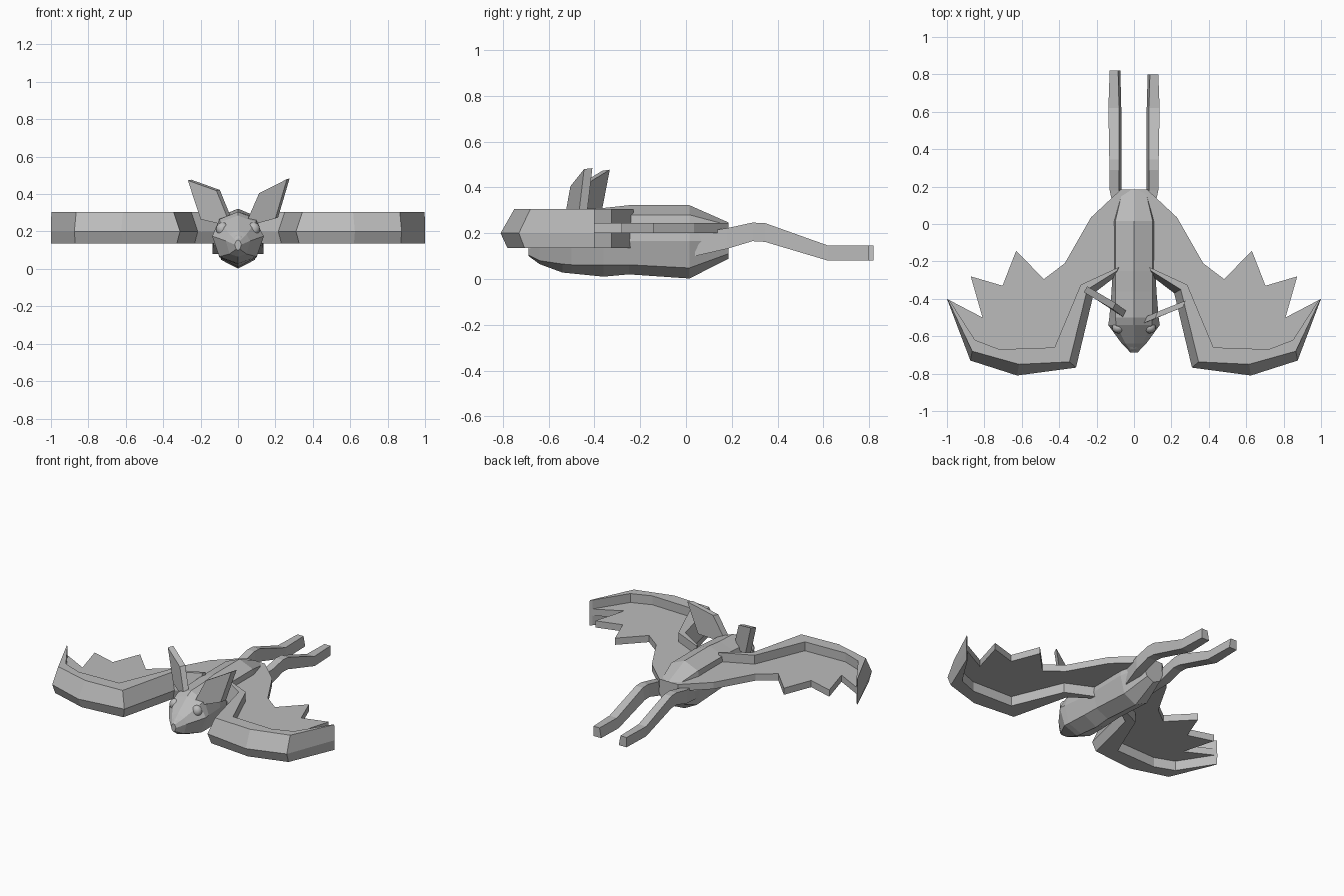
import bpy, bmesh
from mathutils import Vector

grey = bpy.data.materials.new("soft_grey")
grey.diffuse_color = (0.50, 0.50, 0.50, 1)


def finish(name, bm):
    """Turn a bmesh into a flat shaded object."""
    bmesh.ops.recalc_face_normals(bm, faces=bm.faces)
    mesh = bpy.data.meshes.new(name)
    bm.to_mesh(mesh)
    bm.free()
    mesh.materials.append(grey)
    ob = bpy.data.objects.new(name, mesh)
    bpy.context.collection.objects.link(ob)
    return ob


def loft(name, rings):
    """Skin closed cross-sections and cap both ends."""
    bm = bmesh.new()
    rows = [[bm.verts.new(p) for p in r] for r in rings]
    n = len(rows[0])
    for a, b in zip(rows, rows[1:]):
        for i in range(n):
            j = (i + 1) % n
            bm.faces.new((a[i], a[j], b[j], b[i]))
    bm.faces.new(rows[0])
    bm.faces.new(rows[-1])
    bmesh.ops.remove_doubles(bm, verts=bm.verts, dist=0.0005)
    return finish(name, bm)


def slab(name, outline, offset):
    """Plate from an outline, thickened by an offset vector."""
    bm = bmesh.new()
    face = bm.faces.new([bm.verts.new(p) for p in outline])
    out = bmesh.ops.extrude_face_region(bm, geom=[face])
    moved = [v for v in out["geom"] if isinstance(v, bmesh.types.BMVert)]
    bmesh.ops.translate(bm, verts=moved, vec=offset)
    if face.is_valid and not any(len(e.link_faces) == 1 for e in face.edges):
        pass
    else:
        bmesh.ops.holes_fill(bm, edges=bm.edges)
    return finish(name, bm)


def ball(name, centre, size):
    bpy.ops.mesh.primitive_uv_sphere_add(segments=16, ring_count=8, location=centre)
    ob = bpy.context.object
    ob.name = name
    ob.scale = size
    ob.data.materials.append(grey)
    bpy.ops.object.shade_smooth()


# Body and head: y, ridge z, shoulder (x, z), side (x, z), belly (x, z), keel z
stations = [
    (-0.688, 0.155, 0.010, 0.150, 0.018, 0.130, 0.010, 0.105, 0.100),
    (-0.640, 0.205, 0.045, 0.185, 0.065, 0.150, 0.045, 0.080, 0.065),
    (-0.540, 0.285, 0.095, 0.250, 0.138, 0.175, 0.100, 0.065, 0.028),
    (-0.500, 0.305, 0.100, 0.265, 0.132, 0.175, 0.100, 0.062, 0.024),
    (-0.360, 0.310, 0.100, 0.275, 0.120, 0.170, 0.095, 0.060, 0.010),
    (-0.250, 0.322, 0.100, 0.280, 0.115, 0.165, 0.090, 0.062, 0.020),
    (0.015, 0.322, 0.100, 0.280, 0.120, 0.165, 0.090, 0.048, 0.002),
    (0.185, 0.247, 0.060, 0.235, 0.075, 0.165, 0.050, 0.110, 0.088),
]
rings = []
for y, zt, xs, zs, xm, zm, xl, zl, zb in stations:
    side = [(xs, zs), (xm, zm), (xl, zl)]
    ring = [(0, zt)] + side + [(0, zb)] + [(-x, z) for x, z in reversed(side)]
    rings.append([(x, y, z) for x, z in ring])
loft("body", rings)

ball("nose", (0, -0.642, 0.135), (0.042, 0.044, 0.052))

# Wing arm stations: front ridge, top front edge, rear edge
arm = [
    ((1.0, -0.40), (0.998, -0.40), (0.985, -0.41)),
    ((0.875, -0.73), (0.865, -0.68), (0.85, -0.62)),
    ((0.625, -0.81), (0.615, -0.75), (0.72, -0.67)),
    ((0.31, -0.768), (0.345, -0.737), (0.425, -0.66)),
    ((0.215, -0.37), (0.25, -0.35), (0.285, -0.325)),
    ((0.09, -0.275), (0.09, -0.25), (0.08, -0.23)),
]
# Scalloped trailing edge of the membrane, tip to body
scallops = [(0.81, -0.50), (0.873, -0.28), (0.703, -0.33), (0.63, -0.143),
            (0.482, -0.295), (0.37, -0.21), (0.23, 0.035), (0.07, 0.185),
            (0.02, 0.185), (0.02, -0.24)]

for s, label in ((-1, "left"), (1, "right")):
    rings = []
    for r, t, b in arm:
        low = ((r[0] + t[0]) / 2, (r[1] + t[1]) / 2)
        rings.append([(s * x, y, z) for (x, y), z in
                      ((r, 0.20), (t, 0.305), (b, 0.305), (b, 0.135), (low, 0.135))])
    loft(label + "_wing_arm", rings)

    # Membrane front edge is tucked inside the arm
    front = [((t[0] + b[0]) / 2, (t[1] + b[1]) / 2) for r, t, b in arm]
    edge = [(s * x, y, 0.20) for x, y in scallops + front[::-1]]
    slab(label + "_wing_membrane", edge, Vector((0, 0, 0.045)))

    # Hind leg: y, top z, bottom z, inner x, outer x
    end = 0.82 if s < 0 else 0.80
    leg = [(0.04, 0.20, 0.10, 0.06, 0.10), (0.18, 0.222, 0.132, 0.068, 0.13),
           (0.29, 0.246, 0.165, 0.068, 0.132), (0.345, 0.244, 0.162, 0.068, 0.132),
           (0.62, 0.146, 0.080, 0.068, 0.137), (end, 0.146, 0.080, 0.073, 0.130)]
    loft(label + "_leg", [[(s * (xi + 0.012), y, zt), (s * xo, y, zt),
                           (s * xo, y, zb), (s * xi, y, zb)]
                          for y, zt, zb, xi, xo in leg])

    ball(label + "_eye", (s * 0.083, -0.555, 0.213), (0.034, 0.03, 0.036))

# Ears: tilted plates, slightly different on each side
slab("left_ear", [(-0.268, -0.365, 0.473), (-0.115, -0.455, 0.418),
                  (-0.055, -0.50, 0.27), (-0.075, -0.485, 0.235),
                  (-0.20, -0.405, 0.265)], Vector((0.018, 0.032, 0.004)))
slab("right_ear", [(0.262, -0.445, 0.480), (0.113, -0.505, 0.405),
                   (0.052, -0.53, 0.265), (0.075, -0.522, 0.235),
                   (0.20, -0.47, 0.27)], Vector((0.014, 0.036, 0.004)))
